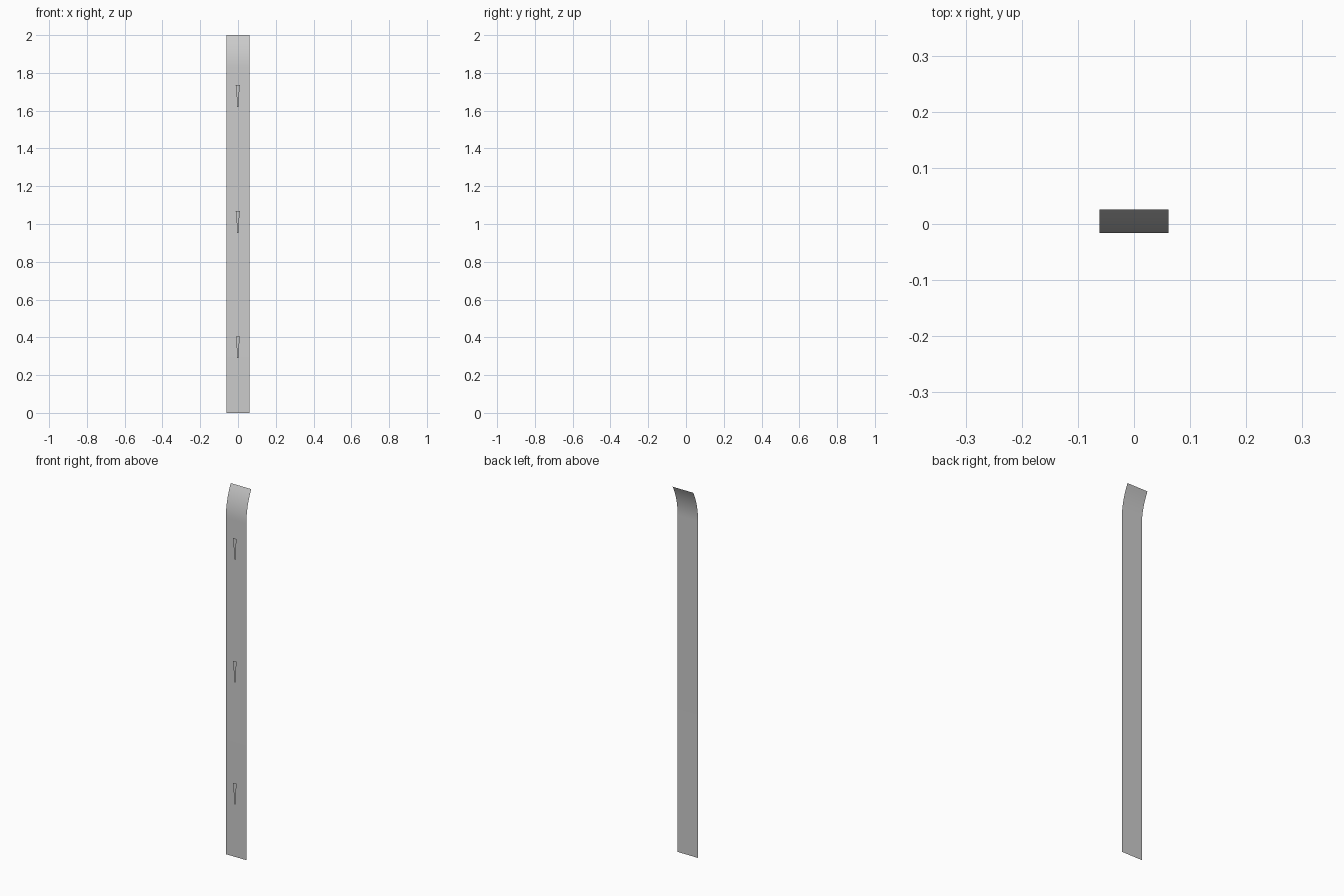
import bpy, math

if "Cube" in bpy.data.objects:
    bpy.data.objects.remove(bpy.data.objects["Cube"])

HALF = 0.0615      # half width of the strip
FRONT = -0.016     # plane of the straight part
BEND_Z = 1.83      # where the top starts to curl back
RISE, DEPTH = 2.0 - BEND_Z, 0.042


def make_mesh(name, verts, faces):
    mesh = bpy.data.meshes.new(name)
    mesh.from_pydata(verts, [], faces)
    obj = bpy.data.objects.new(name, mesh)
    bpy.context.collection.objects.link(obj)
    return obj


# Strip: thin sheet, straight below and arching backward at the top
radius = (RISE ** 2 + DEPTH ** 2) / (2 * DEPTH)
sweep = math.asin(RISE / radius)
profile = [(FRONT, 0.0)]
steps = 10
for i in range(steps + 1):
    a = sweep * i / steps
    profile.append((FRONT + radius * (1 - math.cos(a)), BEND_Z + radius * math.sin(a)))
verts = [(x, y, z) for y, z in profile for x in (-HALF, HALF)]
faces = [(2 * i, 2 * i + 1, 2 * i + 3, 2 * i + 2) for i in range(len(profile) - 1)]
strip = make_mesh("bent_strip", verts, faces)
for p in strip.data.polygons:
    p.use_smooth = True

# Slots: small flat tapered keyhole shapes floating just in front of the strip
half_shape = [(0.003, -0.115), (0.006, -0.055), (0.011, 0.0)]
outline = half_shape + [(-x, z) for x, z in reversed(half_shape)]
for n, top in enumerate((0.405, 1.068, 1.735)):
    make_mesh(f"hanging_slot_{n + 1}",
              [(x - 0.001, -0.026, top + z) for x, z in outline],
              [tuple(range(len(outline)))])
